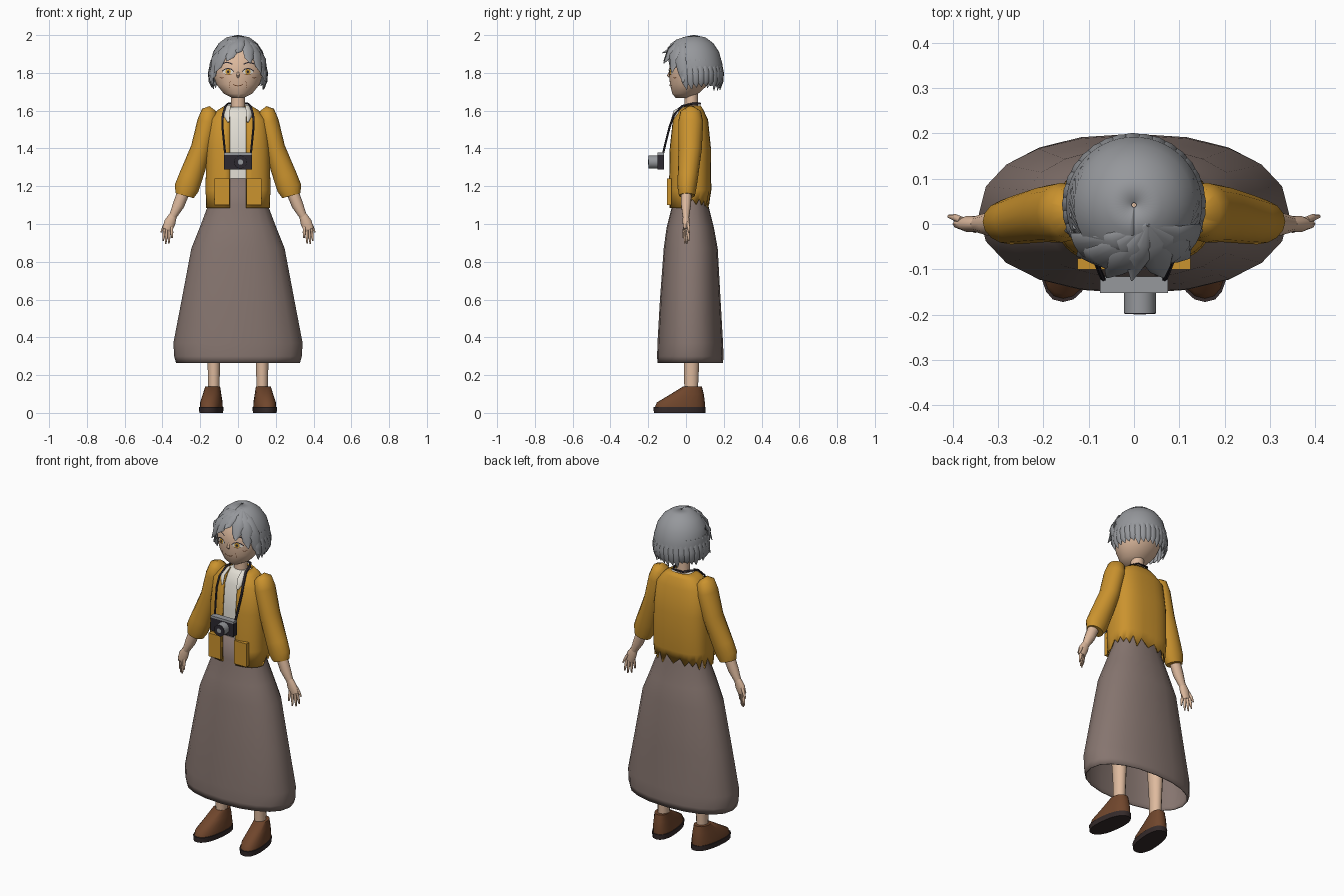
import bpy, bmesh, math, random
from mathutils import Vector
random.seed(4)


def material(name, r, g, b):
    m = bpy.data.materials.new(name)
    m.diffuse_color = [((c / 255 + 0.055) / 1.055) ** 2.4 for c in (r, g, b)] + [1]
    return m


GREY = material("silver grey", 150, 152, 156)
SKIN = material("skin", 222, 186, 158)
GOLD = material("mustard", 203, 147, 46)
TAUPE = material("taupe", 134, 117, 111)
WHITE = material("off white", 226, 222, 212)
BROWN = material("brown leather", 112, 70, 44)
SOLE = material("dark sole", 52, 42, 42)
BLACK = material("charcoal", 44, 40, 48)
AMBER = material("amber", 205, 150, 45)


def add(name, mat, verts, faces, angle=50, thick=0):
    bm = bmesh.new()
    vs = [bm.verts.new(v) for v in verts]
    for f in faces:
        bm.faces.new([vs[i] for i in f])
    bmesh.ops.recalc_face_normals(bm, faces=bm.faces)
    me = bpy.data.meshes.new(name)
    bm.to_mesh(me)
    bm.free()
    ob = bpy.data.objects.new(name, me)
    bpy.context.collection.objects.link(ob)
    me.materials.append(mat)
    bpy.ops.object.select_all(action='DESELECT')
    ob.select_set(True)
    bpy.context.view_layer.objects.active = ob
    bpy.ops.object.shade_smooth_by_angle(angle=math.radians(angle))
    if thick:
        mod = ob.modifiers.new("thickness", 'SOLIDIFY')
        mod.thickness, mod.offset = thick, 0
    return ob


def spow(v, e):
    return math.copysign(abs(v) ** e, v)


def loft(name, mat, rows, n=24, e=1, cx=0, caps=True, thick=0, gaps=None, warp=None, angle=50):
    """Stack of rounded sections (z, half width, front y, back y); gaps leave the front open."""
    verts, faces = [], []
    cols = n + 1 if gaps else n
    for k, (z, a, y0, y1) in enumerate(rows):
        t0 = gaps[k] if gaps else 0
        for i in range(cols):
            t = t0 + (2 * math.pi - 2 * t0) * i / n
            v = (cx + a * spow(math.sin(t), e), (y0 + y1) / 2 - (y1 - y0) / 2 * spow(math.cos(t), e), z)
            verts.append(warp(v, i, k) if warp else v)
    for k in range(len(rows) - 1):
        for i in range(n):
            j = (i + 1) % cols
            faces.append((k * cols + i, k * cols + j, (k + 1) * cols + j, (k + 1) * cols + i))
    if caps and not gaps:
        faces += [tuple(range(n)), tuple((len(rows) - 1) * n + i for i in range(n))]
    return add(name, mat, verts, faces, angle, thick)


def sweep(name, mat, path, widths, depths, centre=None, n=10):
    """Tube along a path; depth points along y, or away from a centre."""
    pts = [Vector(p) for p in path]
    verts, faces = [], []
    for k, p in enumerate(pts):
        tan = (pts[min(k + 1, len(pts) - 1)] - pts[max(k - 1, 0)]).normalized()
        out = (p - centre) if centre else Vector((0, 1, 0))
        side = tan.cross(out).normalized()
        up = side.cross(tan)
        for i in range(n):
            t = 2 * math.pi * i / n
            verts.append(p + side * widths[k] * math.cos(t) + up * depths[k] * math.sin(t))
    for k in range(len(pts) - 1):
        for i in range(n):
            j = (i + 1) % n
            faces.append((k * n + i, k * n + j, (k + 1) * n + j, (k + 1) * n + i))
    faces += [tuple(range(n)), tuple((len(pts) - 1) * n + i for i in range(n))]
    return add(name, mat, verts, faces)


def box(name, mat, x0, x1, y0, y1, z0, z1):
    verts = [(x, y, z) for x in (x0, x1) for y in (y0, y1) for z in (z0, z1)]
    return add(name, mat, verts, [(0, 1, 3, 2), (4, 5, 7, 6), (0, 1, 5, 4),
                                  (2, 3, 7, 6), (0, 2, 6, 4), (1, 3, 7, 5)], 30)


# Skirt: flared, open at the hem
loft("skirt", TAUPE, [(0.265, 0.325, -0.148, 0.193), (0.30, 0.335, -0.15, 0.196), (0.37, 0.339, -0.148, 0.193),
                      (0.60, 0.295, -0.135, 0.18), (0.87, 0.244, -0.115, 0.165), (0.98, 0.20, -0.10, 0.145),
                      (1.10, 0.155, -0.07, 0.115), (1.25, 0.13, -0.065, 0.105)],
     20, 0.9, caps=False, thick=0.006)

# Shirt, neck
loft("shirt", WHITE, [(1.24, 0.137, -0.073, 0.115), (1.40, 0.15, -0.072, 0.115), (1.55, 0.135, -0.057, 0.10),
                      (1.60, 0.09, -0.03, 0.078), (1.62, 0.05, -0.01, 0.065)], 28, 0.75)
loft("neck", SKIN, [(1.56, 0.042, -0.01, 0.068), (1.62, 0.038, -0.008, 0.064), (1.72, 0.038, -0.008, 0.064)], 16)

# Jacket: open front, ragged back hem
coat = [(1.085, 0.165, -0.083, 0.118), (1.18, 0.168, -0.087, 0.13), (1.40, 0.165, -0.083, 0.128),
        (1.55, 0.15, -0.067, 0.113), (1.60, 0.105, -0.04, 0.09), (1.625, 0.065, -0.015, 0.075)]


def hem(v, i, k):
    ragged = k == 0 and v[1] > 0.03
    return (v[0], v[1], 1.115 + random.uniform(0.01, 0.035) * (1 if i % 2 else -1)) if ragged else v


loft("jacket", GOLD, coat, 36, 0.72, thick=0.008, warp=hem,
     gaps=[math.asin((0.043 / r[1]) ** (1 / 0.72)) for r in coat])

# Head
face = [(1.668, 0.03, -0.055, 0.02), (1.69, 0.075, -0.073, 0.065), (1.74, 0.115, -0.085, 0.12),
        (1.80, 0.135, -0.09, 0.15), (1.88, 0.134, -0.083, 0.155), (1.95, 0.085, -0.03, 0.11)]
loft("head", SKIN, face, 40)


def on_face(x, z, lift):
    k = next(i for i in range(len(face) - 1) if face[i + 1][0] >= z)
    f = (z - face[k][0]) / (face[k + 1][0] - face[k][0])
    _, a, y0, y1 = [p + (q - p) * f for p, q in zip(face[k], face[k + 1])]
    return (x, (y0 + y1) / 2 - (y1 - y0) / 2 * math.sqrt(max(0, 1 - (x / a) ** 2)) - lift, z)


def patch(name, mat, x, z, w, h, lift, point=1, n=16):
    """Flat oval laid on the face; a higher point value makes almond corners."""
    ring = [(x + w * math.cos(t), z + h * spow(math.sin(t), point))
            for t in (2 * math.pi * i / n for i in range(n))]
    verts = [on_face(x, z, lift)] + [on_face(px, pz, lift) for px, pz in ring]
    add(name, mat, verts, [(0, 1 + i, 1 + (i + 1) % n) for i in range(n)])


def stroke(name, mat, pts, w, lift=0.004):
    verts = [on_face(x, z + d, lift) for x, z in pts for d in (-w, w)]
    add(name, mat, verts, [(2 * i, 2 * i + 1, 2 * i + 3, 2 * i + 2) for i in range(len(pts) - 1)])


# Face details
stroke("mouth", BROWN, [(-0.026, 1.739), (-0.013, 1.733), (0, 1.731), (0.013, 1.733), (0.026, 1.739)], 0.0022)
sweep("nose", SKIN, [(0, -0.086, 1.81), (0, -0.094, 1.785), (0, -0.088, 1.775)],
      (0.003, 0.009, 0.004), (0.003, 0.007, 0.003))
for s in (-1, 1):
    patch("eye_white", WHITE, s * 0.053, 1.806, 0.029, 0.015, 0.0025, 1.4)
    patch("iris", AMBER, s * 0.052, 1.806, 0.014, 0.014, 0.004)
    patch("pupil", BLACK, s * 0.052, 1.806, 0.006, 0.007, 0.0055)
    stroke("upper_eyelid", BLACK, [(s * x, z) for x, z in
           ((0.022, 1.806), (0.035, 1.819), (0.053, 1.824), (0.07, 1.819), (0.086, 1.808))], 0.003, 0.006)
    stroke("lower_eyelid", BROWN, [(s * x, z) for x, z in
           ((0.035, 1.794), (0.053, 1.790), (0.072, 1.795))], 0.0015)
    stroke("eyebrow", BLACK, [(s * x, z) for x, z in
           ((0.028, 1.845), (0.045, 1.853), (0.062, 1.856), (0.085, 1.848))], 0.003)
    stroke("cheek_wrinkle", BROWN, [(s * x, z) for x, z in ((0.078, 1.775), (0.088, 1.772), (0.098, 1.777))], 0.002)
    stroke("smile_line", BROWN, [(s * x, z) for x, z in ((0.040, 1.757), (0.048, 1.738), (0.042, 1.718))], 0.003)

# Hair cap, open around the face
cap = [(1.75, 0.146, 75), (1.78, 0.15, 72), (1.85, 0.147, 60), (1.91, 0.13, 25),
       (1.955, 0.10, 0), (1.985, 0.06, 0), (1.997, 0.005, 0)]
loft("hair_cap", GREY, [(z, r, 0.042 - r, 0.042 + r) for z, r, _ in cap], 36, thick=0.006,
     gaps=[math.radians(g) for *_, g in cap])

# Hair locks: fringe petals from the crown, then a jagged row round the sides and back
core = Vector((0, 0.04, 1.84))


def on_hair(p):
    d = Vector(p) - core
    q = Vector((d.x / 0.15, d.y / 0.155, d.z / 0.157))
    return core + d / q.length


crown = Vector((0.03, -0.005, 1.99))
for tip, w in (((-0.152, -0.015, 1.75), 0.034), ((-0.125, -0.07, 1.80), 0.034), ((-0.06, -0.118, 1.862), 0.034),
               ((-0.005, -0.125, 1.905), 0.026), ((0.065, -0.118, 1.85), 0.034),
               ((0.122, -0.075, 1.80), 0.034), ((0.15, -0.015, 1.75), 0.034)):
    path = [on_hair(crown.lerp(Vector(tip), f)) for f in (0, 0.3, 0.55, 0.8)] + [Vector(tip)]
    sweep("fringe_lock", GREY, path, (0.008, 0.7 * w, w, 0.75 * w, 0.002),
          (0.004, 0.008, 0.011, 0.008, 0.002), core)
for i in range(21):
    t = math.radians(70 + 220 * i / 20)
    tip_z = 1.705 + random.uniform(0, 0.03)
    path = [(r * math.sin(t + d), 0.042 - r * math.cos(t + d), z)
            for r, z, d in ((0.140, 1.87, 0), (0.15, 1.80, 0.02), (0.148, 1.755, 0.03), (0.138, tip_z, 0.07))]
    sweep("hanging_lock", GREY, path, (0.006, 0.023, 0.021, 0.002), (0.004, 0.009, 0.008, 0.002), core, 8)

# Camera and strap
box("camera_body", BLACK, -0.075, 0.075, -0.152, -0.116, 1.288, 1.366)
box("camera_top", GREY, -0.075, 0.075, -0.152, -0.116, 1.366, 1.378)
lens = Vector((0.013, 0, 1.328))


def barrel(name, mat, r, y0, y1, n=20):
    ring = [(lens.x + r * math.cos(2 * math.pi * i / n), y, lens.z + r * math.sin(2 * math.pi * i / n))
            for y in (y0, y1) for i in range(n)]
    add(name, mat, ring, [(i, (i + 1) % n, n + (i + 1) % n, n + i) for i in range(n)]
        + [tuple(range(n)), tuple(range(n, 2 * n))], 30)


barrel("lens_barrel", GREY, 0.035, -0.196, -0.15)
barrel("lens_front", BLACK, 0.034, -0.199, -0.195)
barrel("lens_glass", GREY, 0.014, -0.2, -0.198)
half = [(0.068, -0.122, 1.37), (0.074, -0.108, 1.43), (0.083, -0.085, 1.52), (0.08, -0.062, 1.58),
        (0.066, -0.02, 1.625), (0.054, 0.035, 1.637), (0.03, 0.075, 1.638)]
strap = half + [(-x, y, z) for x, y, z in reversed(half)]
sweep("camera_strap", BLACK, strap, [0.007] * 14, [0.005] * 14, Vector((0, 0, 1.45)), 6)

for s in (-1, 1):
    # Collar and pocket
    sweep("shirt_collar", WHITE, [(s * 0.05, -0.01, 1.625), (s * 0.062, -0.055, 1.59), (s * 0.05, -0.078, 1.54)],
          (0.014, 0.024, 0.006), (0.006, 0.007, 0.004), Vector((0, 0.03, 1.55)))
    box("pocket", GOLD, s * 0.045, s * 0.125, -0.1, -0.076, 1.1, 1.24)

    # Sleeve with rounded shoulder
    sweep("sleeve", GOLD, [(s * x, y, z) for x, y, z in
          ((0.135, 0.025, 1.612), (0.148, 0.025, 1.595), (0.16, 0.025, 1.54), (0.195, 0.022, 1.40),
           (0.25, 0.01, 1.25), (0.272, 0.005, 1.19), (0.283, 0.005, 1.15))],
          (0.02, 0.045, 0.056, 0.055, 0.063, 0.065, 0.05), (0.025, 0.055, 0.066, 0.062, 0.054, 0.05, 0.042), n=16)

    # Forearm, palm and fingers
    sweep("forearm", SKIN, [(s * 0.28, 0.003, 1.19), (s * 0.315, 0, 1.10), (s * 0.345, 0, 1.04)],
          (0.033, 0.031, 0.02), (0.03, 0.027, 0.018))
    sweep("palm", SKIN, [(s * 0.342, 0, 1.05), (s * 0.36, 0, 1.01), (s * 0.375, 0, 0.97)],
          (0.02, 0.03, 0.027), (0.017, 0.019, 0.013))
    for bx, bz, tx, tz, y in ((0.352, 0.985, 0.349, 0.925, -0.012), (0.364, 0.975, 0.366, 0.897, -0.005),
                              (0.376, 0.975, 0.383, 0.895, 0.004), (0.388, 0.975, 0.397, 0.91, 0.012),
                              (0.38, 1.01, 0.408, 0.955, 0.014)):
        sweep("finger", SKIN, [(s * bx, y * 0.6, bz), (s * (bx + tx) / 2, y, (bz + tz) / 2), (s * tx, y * 1.2, tz)],
              (0.008, 0.008, 0.004), (0.008, 0.008, 0.004), n=8)

    # Leg, shoe and sole, toes turned slightly out
    loft("leg", SKIN, [(0.10, 0.03, -0.008, 0.062), (0.27, 0.034, -0.012, 0.07), (0.55, 0.05, -0.03, 0.08),
                       (1.0, 0.055, -0.035, 0.085)], 14, cx=s * 0.128)

    def toe_out(v, i, k):
        return (v[0] - s * 0.11 * v[1], v[1], v[2])

    loft("shoe", BROWN, [(0.028, 0.058, -0.165, 0.1), (0.055, 0.057, -0.155, 0.1), (0.10, 0.047, -0.08, 0.094),
                         (0.14, 0.039, -0.015, 0.084)], 20, 0.85, cx=s * 0.138, warp=toe_out)
    loft("sole", SOLE, [(0, 0.06, -0.17, 0.103), (0.03, 0.062, -0.172, 0.104)],
         20, 0.85, cx=s * 0.138, warp=toe_out)
